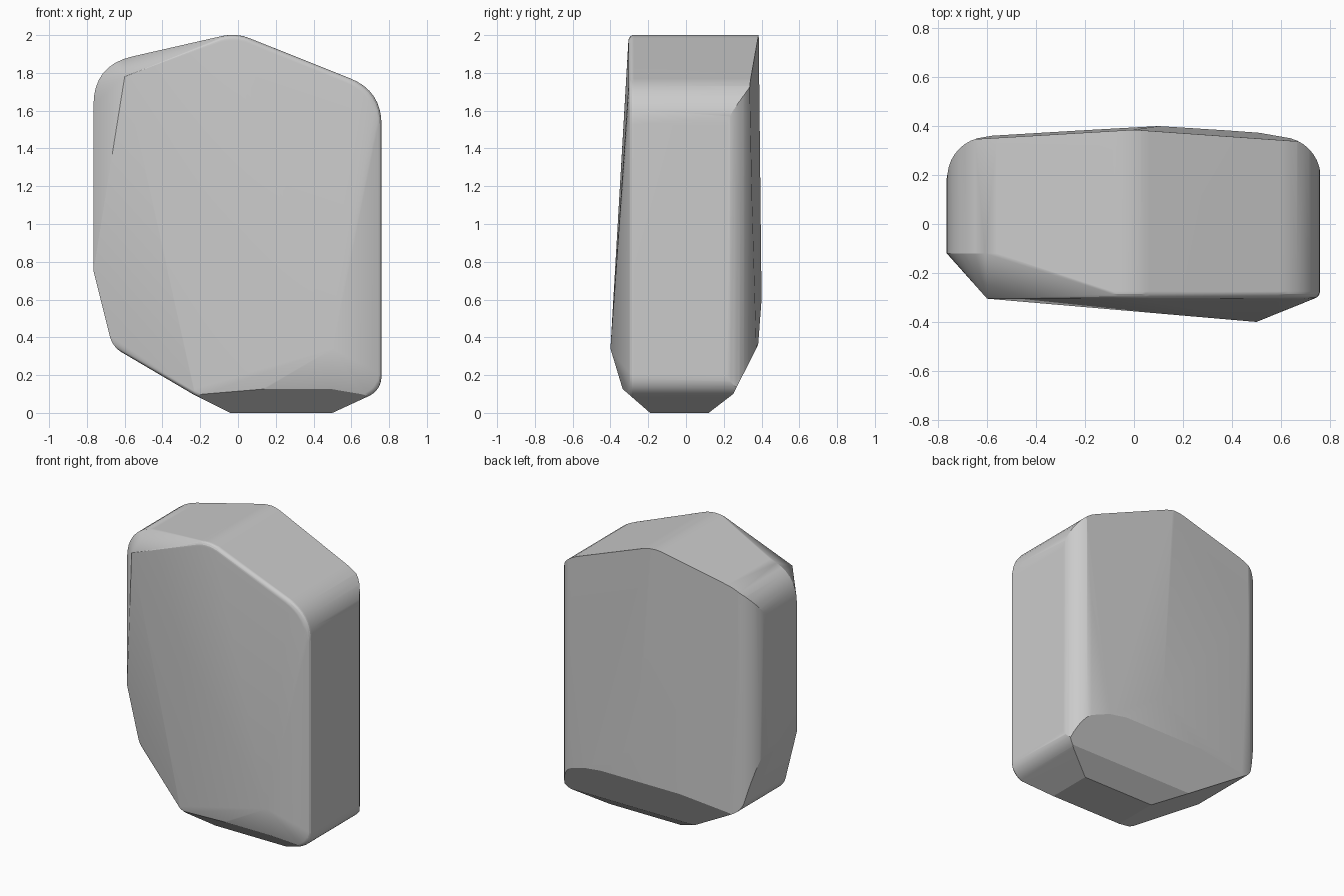
import bpy, bmesh, math
from mathutils import Vector

if "Cube" in bpy.data.objects:
    bpy.data.objects.remove(bpy.data.objects["Cube"], do_unlink=True)


def rounded_outline(corners, steps=8):
    """Round each (x, z, cut length) corner with a short curve."""
    points = []
    for i, (x, z, cut) in enumerate(corners):
        corner = Vector((x, z))
        if not cut:
            points.append(corner)
            continue
        before = Vector(corners[i - 1][:2])
        after = Vector(corners[(i + 1) % len(corners)][:2])
        start = corner + (before - corner).normalized() * cut
        end = corner + (after - corner).normalized() * cut
        for k in range(steps + 1):
            t = k / steps
            points.append(start * (1 - t) ** 2 + corner * 2 * t * (1 - t) + end * t * t)
    return points


def hull(bm):
    """Rebuild the solid as a clean convex shape."""
    bmesh.ops.delete(bm, geom=bm.edges[:], context='EDGES_FACES')
    result = bmesh.ops.convex_hull(bm, input=bm.verts[:])
    loose = [v for v in bm.verts if not v.link_faces]
    bmesh.ops.delete(bm, geom=loose, context='VERTS')


def cut_off(bm, point, normal):
    """Slice away everything on the normal's side of a plane."""
    bmesh.ops.bisect_plane(bm, geom=bm.verts[:] + bm.edges[:] + bm.faces[:], dist=1e-5,
                           plane_co=point, plane_no=normal, clear_outer=True)
    bmesh.ops.remove_doubles(bm, verts=bm.verts[:], dist=1e-4)
    hull(bm)


def cut_through(bm, a, b, c):
    """Slice along three points, keeping the side with the middle of the stone."""
    a, b, c = Vector(a), Vector(b), Vector(c)
    normal = (b - a).cross(c - a).normalized()
    if normal.dot(Vector((0, 0, 1)) - a) > 0:
        normal.negate()
    cut_off(bm, a, normal)


# Front silhouette
outline = rounded_outline([
    (-0.04, 0, 0), (0.5, 0, 0), (0.76, 0.12, 0.08), (0.76, 1.705, 0.18),
    (-0.01, 2.012, 0.08), (-0.765, 1.84, 0.21), (-0.765, 0.75, 0),
    (-0.665, 0.35, 0.06), (-0.24, 0.1, 0)])

bm = bmesh.new()

# Main body slab
for y in (-0.12, 0.5):
    for p in outline:
        bm.verts.new((p.x, y, p.y))

# Rounded front rim, right of the chamfered corner
rim = 0.03
for k in range(5):
    angle = math.radians(90 * k / 4)
    inset = rim * (1 - math.cos(angle))
    y = -0.275 - rim * math.sin(angle)
    for p in outline:
        if p.x > -0.25:
            bm.verts.new((p.x * (1 - inset / 0.76), y, 1 + (p.y - 1) * (1 - inset)))

# Raised front point and upper chamfer corner
bm.verts.new((0.5, -0.4, 0.34))
bm.verts.new((-0.6, -0.305, 1.78))
hull(bm)

# Rounded vertical back edges
radius = 0.165
for side in (-1, 1):
    for k in range(1, 9):
        a = math.radians(10 * k)
        normal = Vector((side * math.cos(a), math.sin(a), 0))
        cut_off(bm, Vector((side * 0.597, 0.19, 0)) + normal * radius, normal)

# Shallow back facets meeting at one point
peak = (0.1, 0.4, 0.6)
for side in (-1, 1):
    cut_through(bm, peak, (0, 0.385, 2), (side * 0.6, 0.355, 1))
cut_through(bm, peak, (0, 0.382, 0.36), (1, 0.382, 0.36))

# Chamfers around the foot
for (y1, z1), (y2, z2) in (((0.382, 0.36), (0.25, 0.1)),
                           ((0.25, 0.1), (0.12, 0)),
                           ((-0.305, 0.1), (-0.19, 0))):
    cut_through(bm, (0, y1, z1), (1, y1, z1), (0, y2, z2))

bmesh.ops.remove_doubles(bm, verts=bm.verts[:], dist=0.002)
bmesh.ops.dissolve_limit(bm, angle_limit=math.radians(0.5), verts=bm.verts[:], edges=bm.edges[:])
bmesh.ops.recalc_face_normals(bm, faces=bm.faces[:])

mesh = bpy.data.meshes.new("stone")
bm.to_mesh(mesh)
bm.free()
stone = bpy.data.objects.new("stone", mesh)
bpy.context.collection.objects.link(stone)

# Grey stone colour
grey = bpy.data.materials.new("stone_grey")
grey.use_nodes = True
colour = (0.6, 0.6, 0.6, 1)
grey.diffuse_color = colour
grey.node_tree.nodes["Principled BSDF"].inputs["Base Color"].default_value = colour
mesh.materials.append(grey)

# Soft shading that keeps the strong creases
bpy.ops.object.select_all(action='DESELECT')
stone.select_set(True)
bpy.context.view_layer.objects.active = stone
bpy.ops.object.shade_smooth_by_angle(angle=math.radians(22))
weighted = stone.modifiers.new("weighted_normals", 'WEIGHTED_NORMAL')
weighted.keep_sharp = True
